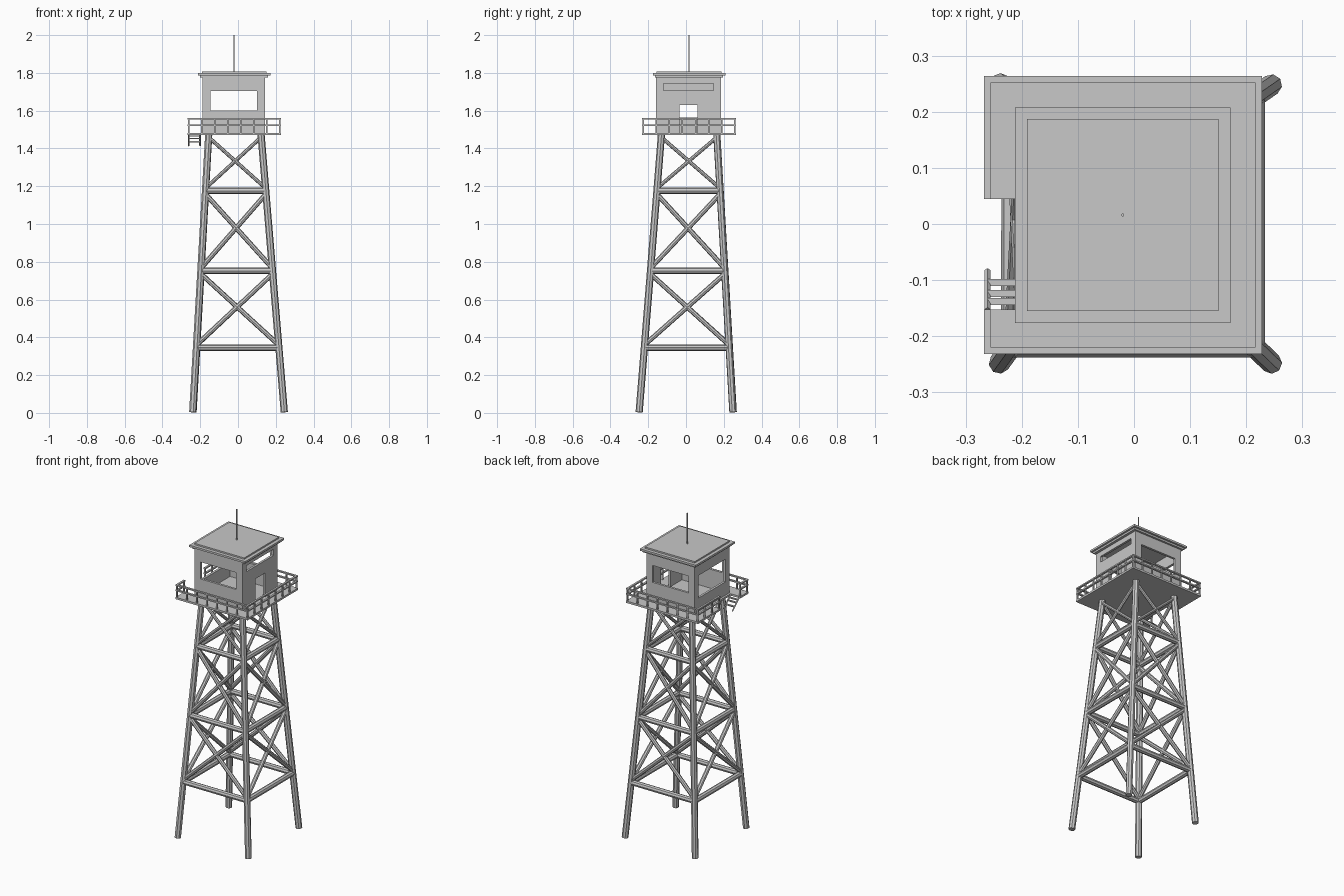
import bpy, bmesh
from mathutils import Vector

if "Cube" in bpy.data.objects:
    bpy.data.objects.remove(bpy.data.objects["Cube"], do_unlink=True)

steel = bpy.data.materials.new("plain_grey")
steel.use_nodes = True
grey = (0.58, 0.58, 0.58, 1)
steel.diffuse_color = grey
steel.node_tree.nodes["Principled BSDF"].inputs["Base Color"].default_value = grey


def finish(name, bm):
    bmesh.ops.recalc_face_normals(bm, faces=bm.faces)
    mesh = bpy.data.meshes.new(name)
    bm.to_mesh(mesh)
    bm.free()
    mesh.materials.append(steel)
    ob = bpy.data.objects.new(name, mesh)
    bpy.context.collection.objects.link(ob)
    return ob


def tube(bm, a, b, r, sides=8):
    """Straight closed pole from a to b."""
    a, b = Vector(a), Vector(b)
    axis = b - a
    made = bmesh.ops.create_cone(bm, cap_ends=True, segments=sides, radius1=r,
                                 radius2=r, depth=axis.length)["verts"]
    bmesh.ops.rotate(bm, verts=made, matrix=axis.to_track_quat('Z', 'Y').to_matrix())
    bmesh.ops.translate(bm, verts=made, vec=(a + b) / 2)


def box(bm, lo, hi):
    lo, hi = Vector(lo), Vector(hi)
    made = bmesh.ops.create_cube(bm, size=1)["verts"]
    bmesh.ops.scale(bm, verts=made, vec=hi - lo)
    bmesh.ops.translate(bm, verts=made, vec=(lo + hi) / 2)


def prism(name, outline, z0, z1):
    bm = bmesh.new()
    face = bm.faces.new([bm.verts.new((x, y, z0)) for x, y in outline])
    up = bmesh.ops.extrude_face_region(bm, geom=[face])["geom"]
    bmesh.ops.translate(bm, verts=[v for v in up if isinstance(v, bmesh.types.BMVert)],
                        vec=(0, 0, z1 - z0))
    return finish(name, bm)


# Tower legs, from foot to platform
CX, CY = -0.02, 0.016
feet = [(-0.24, -0.248), (0.245, -0.248), (0.245, 0.248), (-0.238, 0.25)]
heads = [(-0.155, -0.13), (0.122, -0.13), (0.122, 0.163), (-0.155, 0.163)]
FOOT, HEAD = 0.004, 1.475


def on_leg(i, z):
    a, b = Vector((*feet[i % 4], FOOT)), Vector((*heads[i % 4], HEAD))
    return a.lerp(b, (z - FOOT) / (HEAD - FOOT))


bm = bmesh.new()
for i in range(4):
    tube(bm, on_leg(i, FOOT), on_leg(i, HEAD), 0.019)
finish("tower_legs", bm)

# Horizontal beams between the legs
levels = [0.345, 0.752, 1.175, HEAD]
bm = bmesh.new()
for z in levels[:3]:
    for i in range(4):
        tube(bm, on_leg(i, z), on_leg(i + 1, z), 0.017)
finish("tower_beams", bm)

# Crossed braces on each side of each storey
bm = bmesh.new()
for low, high, r in zip(levels, levels[1:], (0.013, 0.013, 0.010)):
    for i in range(4):
        tube(bm, on_leg(i, low + 0.015), on_leg(i + 1, high - 0.015), r)
        tube(bm, on_leg(i + 1, low + 0.015), on_leg(i, high - 0.015), r)
finish("tower_braces", bm)

# Platform with a notch for the stair
X0, X1, Y0, Y1 = -0.267, 0.228, -0.232, 0.264
NX, NY0, NY1 = -0.2, -0.152, 0.045
DECK = 1.482
prism("platform", [(X0, Y0), (X1, Y0), (X1, Y1), (X0, Y1), (X0, NY1),
                   (NX, NY1), (NX, NY0), (X0, NY0)], DECK - 0.012, DECK)

# Railing that follows the platform edge, open at the notch
e = 0.006
path = [Vector(p) for p in ((X0 + e, NY0 - e), (X0 + e, Y0 + e), (X1 - e, Y0 + e),
                            (X1 - e, Y1 - e), (X0 + e, Y1 - e), (X0 + e, NY1 + e))]
rails, posts = bmesh.new(), bmesh.new()
for a, b in zip(path, path[1:]):
    for z in (1.556, 1.524):
        lo = (min(a.x, b.x) - e, min(a.y, b.y) - e, z - 0.004)
        hi = (max(a.x, b.x) + e, max(a.y, b.y) + e, z + 0.004)
        box(rails, lo, hi)
    count = max(1, round((b - a).length / 0.069))
    for k in range(count + 1):
        p = a.lerp(b, k / count)
        if k or a == path[0]:
            box(posts, (p.x - 0.004, p.y - 0.004, DECK - 0.005),
                (p.x + 0.004, p.y + 0.004, 1.555))
finish("railing_rails", rails)
finish("railing_posts", posts)

# Short broken stair hanging in the notch
bm = bmesh.new()
top_y, end_y, top_z, end_z = -0.152, -0.082, 1.478, 1.415
for x in (-0.261, -0.201):
    tube(bm, (x, top_y, top_z), (x, end_y, end_z), 0.005, 4)
for t in (0.2, 0.4, 0.68):
    y, z = top_y + t * (end_y - top_y), top_z + t * (end_z - top_z)
    box(bm, (-0.261, y - 0.006, z - 0.003), (-0.201, y + 0.006, z + 0.003))
finish("stair", bm)

# Cabin walls: a grid of panels that leaves the openings free
WX0, WX1, WY0, WY1 = -0.188, 0.144, -0.16, 0.184
WZ0, WZ1 = DECK - 0.002, 1.785
THICK = 0.014


def wall(name, axis, side, inward, u0, u1, holes):
    us = sorted({u0, u1, *[h[0] for h in holes], *[h[1] for h in holes]})
    zs = sorted({WZ0, WZ1, *[h[2] for h in holes], *[h[3] for h in holes]})
    bm = bmesh.new()

    def put(u, z):
        return bm.verts.new((side, u, z) if axis == 'x' else (u, side, z))

    grid = [[put(u, z) for z in zs] for u in us]
    for i in range(len(us) - 1):
        for j in range(len(zs) - 1):
            u, z = (us[i] + us[i + 1]) / 2, (zs[j] + zs[j + 1]) / 2
            if not any(h[0] < u < h[1] and h[2] < z < h[3] for h in holes):
                bm.faces.new((grid[i][j], grid[i + 1][j], grid[i + 1][j + 1], grid[i][j + 1]))
    # Give the panels thickness towards the room
    shell = bmesh.ops.extrude_face_region(bm, geom=bm.faces[:], use_keep_orig=True)["geom"]
    push = Vector((inward, 0, 0)) if axis == 'x' else Vector((0, inward, 0))
    bmesh.ops.translate(bm, vec=push * THICK,
                        verts=[v for v in shell if isinstance(v, bmesh.types.BMVert)])
    loose = [v for v in bm.verts if not v.link_faces]
    bmesh.ops.delete(bm, geom=loose, context='VERTS')
    finish(name, bm)


window = (-0.146, 0.1, 1.6, 1.705)
wall("front_wall", 'y', WY0, 1, WX0, WX1, [window])
wall("back_wall", 'y', WY1, -1, WX0, WX1, [window])
ends = (WY0 + THICK, WY1 - THICK)
wall("right_wall", 'x', WX0, 1, *ends, [(-0.12, 0.145, 1.565, 1.705)])
wall("left_wall", 'x', WX1, -1, *ends,
     [(-0.12, 0.145, 1.708, 1.745), (-0.035, 0.06, WZ0, 1.63)])


# Roof: cornice, eaves slab and a raised cap
def square(half):
    return [(CX - half, CY - half), (CX + half, CY - half),
            (CX + half, CY + half), (CX - half, CY + half)]


prism("roof_cornice", square(0.18), 1.776, 1.788)
prism("roof_eaves", square(0.192), 1.787, 1.799)
prism("roof_cap", square(0.171), 1.798, 1.808)

# Antenna on the roof
bm = bmesh.new()
tube(bm, (CX, CY, 1.8), (CX, CY, 2.0), 0.003, 6)
finish("antenna", bm)
